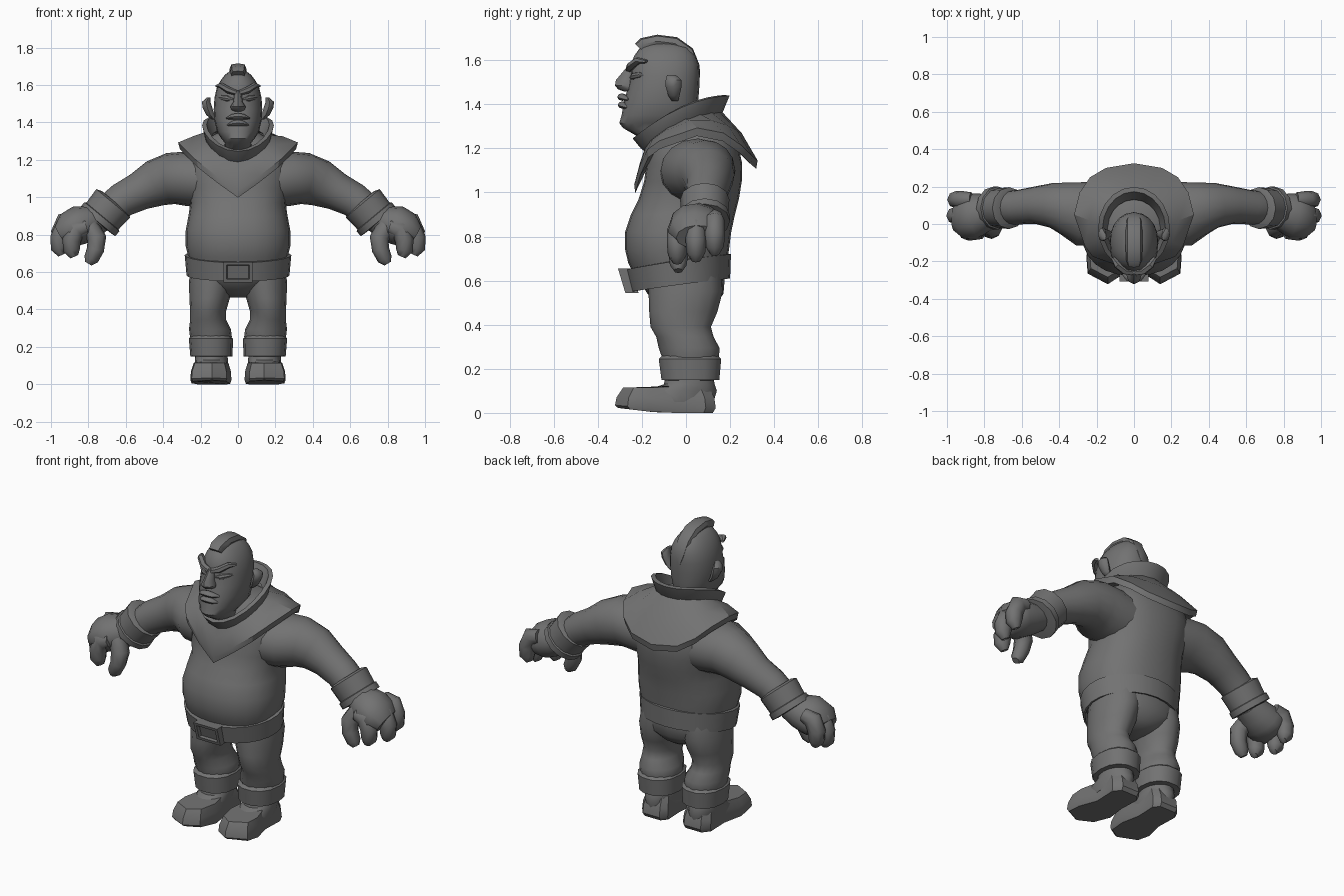
import bpy, bmesh, math
from mathutils import Vector

grey = bpy.data.materials.new("grey_clay")
grey.diffuse_color = (0.17, 0.17, 0.17, 1)


def finish(name, bm, mirror=False, angle=38):
    bmesh.ops.recalc_face_normals(bm, faces=bm.faces[:])
    me = bpy.data.meshes.new(name)
    bm.to_mesh(me)
    bm.free()
    ob = bpy.data.objects.new(name, me)
    bpy.context.collection.objects.link(ob)
    me.materials.append(grey)
    bpy.ops.object.select_all(action='DESELECT')
    ob.select_set(True)
    bpy.context.view_layer.objects.active = ob
    bpy.ops.object.shade_smooth_by_angle(angle=math.radians(angle))
    if mirror:
        ob.modifiers.new("mirror", 'MIRROR').use_mirror_merge = False
    return ob


def loft(name, rings, closed=False, **kw):
    """Skin a list of point rings; cap the ends or join them into a loop."""
    bm = bmesh.new()
    vs = [[bm.verts.new(p) for p in r] for r in rings]
    n = len(vs[0])
    for k in range(len(vs) if closed else len(vs) - 1):
        a, b = vs[k], vs[(k + 1) % len(vs)]
        for i in range(n):
            j = (i + 1) % n
            bm.faces.new((a[i], a[j], b[j], b[i]))
    if not closed:
        bm.faces.new(vs[0])
        bm.faces.new(vs[-1])
    return finish(name, bm, **kw)


def spow(t, p):
    return math.copysign(abs(t) ** (2 / p), t)


def tube(name, path, n=16, axis=None, ref=(0, 1, 0), power=2, **kw):
    """Path entries are x, y, z, radius across, radius along ref."""
    pts = [Vector(p[:3]) for p in path]
    rings = []
    for i, (x, y, z, ra, rb) in enumerate(path):
        w = Vector(axis) if axis else pts[min(i + 1, len(pts) - 1)] - pts[max(i - 1, 0)]
        w.normalize()
        v = Vector(ref) - w * w.dot(Vector(ref))
        v.normalize()
        u = v.cross(w)
        angs = [2 * math.pi * k / n for k in range(n)]
        rings.append([pts[i] + u * ra * spow(math.cos(t), power) + v * rb * spow(math.sin(t), power)
                      for t in angs])
    return loft(name, rings, **kw)


def stack(name, levels, **kw):
    """Horizontal sections: z, half width, front y, back y."""
    return tube(name, [(0, (f + b) / 2, z, w, (b - f) / 2) for z, w, f, b in levels],
                axis=(0, 0, 1), **kw)


def tilted(rx, cy, ry, front, side, back, n=16):
    """Oval ring starting at the front, with its height set at front, side and back."""
    out = []
    for k in range(n):
        t = 2 * math.pi * k / n
        s = -math.cos(t)
        z = side + (back - front) / 2 * s + ((back + front) / 2 - side) * s * s
        out.append((rx * math.sin(t), cy + ry * s, z))
    return out


# Torso and pelvis
stack("torso", [(.60, .25, -.22, .17), (.68, .265, -.262, .185), (.74, .28, -.276, .195),
                (.82, .28, -.277, .205), (.90, .265, -.25, .222), (.97, .255, -.215, .24),
                (1.05, .275, -.19, .253), (1.13, .29, -.18, .255), (1.2, .275, -.165, .24),
                (1.26, .235, -.14, .215), (1.31, .17, -.12, .17), (1.34, .12, -.1, .12)],
      n=24, power=2.3)
stack("pelvis", [(.465, .05, -.06, .09), (.49, .12, -.12, .13), (.54, .22, -.175, .17),
                 (.6, .25, -.21, .175), (.66, .25, -.22, .175)], n=20, power=2.3)

# Belt and buckle
loft("belt", [tilted(.262, -.03, .215, .55, .585, .615, 24), tilted(.275, -.026, .226, .55, .582, .61, 24),
              tilted(.285, -.036, .24, .65, .69, .72, 24), tilted(.255, -.036, .215, .655, .695, .725, 24)],
     closed=True)
bm = bmesh.new()
bmesh.ops.create_cube(bm, size=1)
for v in bm.verts:
    v.co = (v.co.x * .155, -.262 + v.co.y * .06, .6 + v.co.z * .11)
front = min(bm.faces, key=lambda f: f.calc_center_median().y)
for thick, push in ((.024, 0), (.005, .02)):
    bmesh.ops.inset_region(bm, faces=[front], thickness=thick)
    for v in front.verts:
        v.co.y += push
for v in bm.verts:
    v.co.y -= (v.co.z - .6) * .3
finish("belt_buckle", bm)

# Shoulder cape, pointed in front and rounded behind
half = [(0, -.235, 1.035), (.115, -.212, 1.115), (.22, -.175, 1.195), (.262, -.12, 1.235), (.32, .05, 1.293),
        (.29, .17, 1.27), (.235, .25, 1.215), (.15, .30, 1.165), (0, .325, 1.145)]
edge = half + [(-x, y, z) for x, y, z in half[-2:0:-1]]
neck = tilted(.16, -.01, .17, 1.22, 1.335, 1.37)
mid = [((a[0] + b[0]) / 2, (a[1] + b[1]) / 2 + (.01 if b[1] > .1 else 0), (a[2] + b[2]) / 2 + .012)
       for a, b in zip(neck, edge)]
under = [(x * .97, y * .98, z - .037) for x, y, z in edge]
inner = [(x * .9, y * .85, z - .05) for x, y, z in neck]
loft("shoulder_cape", [neck, mid, edge, under, inner], closed=True, angle=32)

# Standing collar
loft("collar", [tilted(.16, -.015, .165, 1.18, 1.31, 1.34, 20), tilted(.178, -.02, .185, 1.2, 1.325, 1.36, 20),
                tilted(.192, -.022, .22, 1.245, 1.385, 1.44, 20), tilted(.168, -.022, .195, 1.255, 1.39, 1.442, 20),
                tilted(.14, -.02, .15, 1.2, 1.32, 1.36, 20)], closed=True)

# Arms, cuffs and hands
tube("arm", [(.16, .05, 1.09, .15, .17), (.28, .055, 1.1, .145, .172), (.36, .085, 1.1, .138, .142),
             (.44, .10, 1.075, .126, .12), (.53, .10, 1.03, .102, .1), (.62, .09, .985, .093, .092),
             (.70, .085, .92, .088, .088), (.74, .085, .88, .08, .08)], mirror=True)
tube("arm_cuff", [(.66, .085, .977, .088, .088), (.667, .085, .968, .118, .112), (.725, .085, .899, .112, .106),
                  (.727, .085, .896, .121, .115), (.75, .085, .87, .122, .115), (.752, .085, .867, .085, .085)],
     axis=(.64, 0, -.77), n=12, mirror=True)
tube("palm", [(.73, .08, .89, .075, .075), (.79, .065, .865, .092, .1), (.85, .045, .85, .105, .122),
              (.905, .04, .825, .095, .122), (.945, .045, .80, .06, .09)], n=12, mirror=True, angle=50)
for i, (y, dx, dz) in enumerate([(.13, 0, .01), (.045, .005, -.02), (-.04, -.06, -.03)]):
    tube(f"finger_{i + 1}", [(.87 + dx, y, .875 + dz, .04, .04), (.925 + dx, y, .86 + dz, .052, .047),
                             (.95 + dx, y, .80 + dz, .05, .047), (.95 + dx, y, .745 + dz, .045, .042),
                             (.935 + dx, y, .712 + dz, .022, .022)], n=8, mirror=True, angle=55)
tube("thumb", [(.79, 0, .84, .05, .05), (.755, -.025, .78, .052, .05), (.762, -.035, .72, .046, .045),
               (.785, -.035, .67, .04, .038), (.80, -.035, .645, .02, .02)], n=8, mirror=True, angle=55)

# Legs, cuffs and boots
tube("leg", [(.13, -.005, .63, .12, .165), (.14, -.002, .55, .122, .168), (.152, -.012, .46, .108, .155),
             (.16, -.024, .39, .096, .137), (.16, -.005, .345, .096, .13), (.15, .014, .295, .112, .138),
             (.145, .02, .255, .112, .13), (.145, .02, .2, .1, .12)], axis=(0, 0, 1), mirror=True)
tube("leg_cuff", [(.14, .015, .148, .085, .11), (.142, .02, .15, .113, .134), (.145, .018, .245, .118, .145),
                  (.145, .018, .262, .1, .125)], axis=(0, 0, 1), n=14, power=2.3, mirror=True)
tube("boot_shaft", [(.142, .015, .17, .085, .108), (.142, .015, .13, .088, .115), (.142, -.025, .1, .09, .165),
                    (.142, -.025, .05, .08, .15)], axis=(0, 0, 1), mirror=True, angle=50)
sole = [(.05, .10), (.08, .135), (.19, .135), (.225, .09), (.22, -.05), (.255, -.17), (.248, -.265),
        (.14, -.322), (.06, -.27), (.035, -.15), (.055, -.03)]


def foot(scale, z, rise):
    return [(.14 + (x - .14) * scale, -.09 + (y + .09) * scale, z + max(0, rise * (-y - .12) / .2))
            for x, y in sole]


loft("boot_foot", [foot(.94, 0, .022), foot(1, .022, .012), foot(.97, .07, .0), foot(.84, .115, -.012)],
     mirror=True)

# Head and face
stack("head", [(1.22, .08, -.16, .02), (1.292, .07, -.285, .03), (1.315, .09, -.303, .04), (1.35, .112, -.292, .05),
               (1.41, .126, -.282, .055), (1.47, .13, -.265, .06), (1.53, .126, -.252, .062),
               (1.58, .115, -.25, .06), (1.62, .096, -.235, .045), (1.655, .07, -.21, .02),
               (1.68, .035, -.17, -.03)], n=20, power=2.2)
tube("mohawk", [(0, -.21, 1.655, .03, .036), (0, -.195, 1.672, .03, .042), (0, -.13, 1.686, .03, .045),
                (0, -.05, 1.676, .03, .045), (0, .012, 1.636, .026, .043), (0, .045, 1.57, .018, .03),
                (0, .056, 1.52, .008, .006)], n=8, ref=(1, 0, 0), power=3)
stack("nose", [(1.57, .017, -.268, -.22), (1.51, .025, -.318, -.22), (1.485, .041, -.322, -.22),
               (1.468, .036, -.308, -.22), (1.458, .02, -.28, -.22)], n=8, angle=45)
for name, z, w, y in (("upper_lip", 1.43, .06, -.284), ("lower_lip", 1.394, .055, -.282)):
    tube(name, [(-w, y + .022, z - .008, .005, .008), (-w * .55, y, z, .014, .02), (0, y - .006, z + .003, .017, .022),
                (w * .55, y, z, .014, .02), (w, y + .022, z - .008, .005, .008)], n=8, angle=50)
tube("eyebrow", [(.008, -.256, 1.558, .014, .02), (.05, -.25, 1.572, .018, .022), (.09, -.218, 1.598, .016, .02),
                 (.112, -.18, 1.595, .008, .012)], n=6, mirror=True)
tube("eye", [(.025, -.248, 1.522, .006, .008), (.055, -.236, 1.527, .017, .016), (.085, -.208, 1.533, .014, .014),
             (.1, -.185, 1.533, .005, .006)], n=8, mirror=True)
tube("ear", [(.128, -.05, 1.415, .012, .014), (.148, -.055, 1.44, .022, .026), (.164, -.056, 1.48, .026, .036),
             (.17, -.056, 1.51, .022, .036), (.158, -.066, 1.533, .01, .02)], axis=(0, 0, 1), n=8, mirror=True,
     angle=50)
